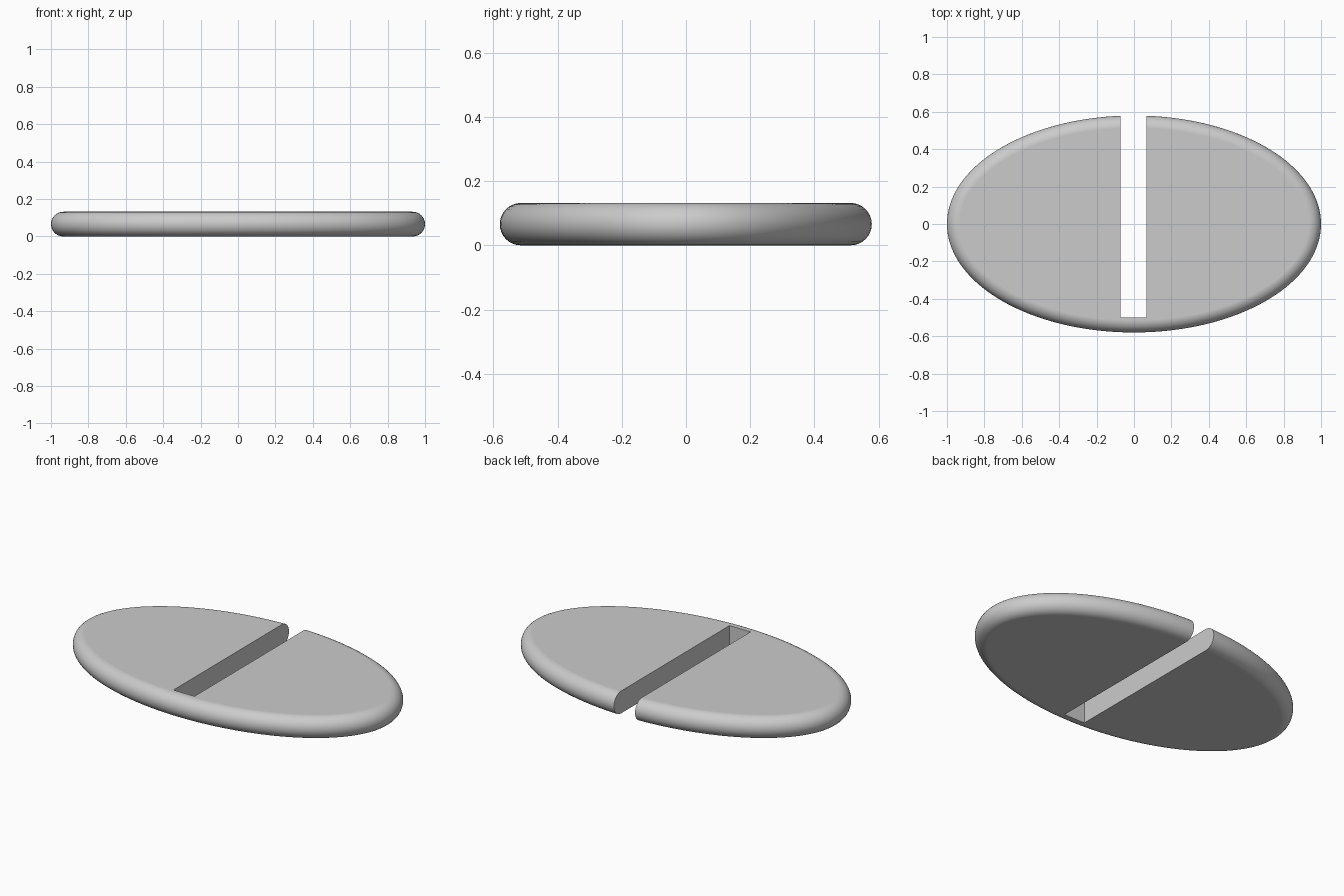
import bpy
import bmesh
from math import sin, cos, pi, hypot

old = bpy.data.objects.get("Cube")
if old:
    bpy.data.objects.remove(old, do_unlink=True)

HALF_X, HALF_Y, RADIUS = 1.0, 0.58, 0.066
SIDES, STEPS = 160, 16

grey = bpy.data.materials.new("light grey")
grey.use_nodes = True
colour = (0.6, 0.6, 0.6, 1)
grey.diffuse_color = colour
grey.node_tree.nodes["Principled BSDF"].inputs["Base Color"].default_value = colour


def link_object(name, bm):
    bmesh.ops.recalc_face_normals(bm, faces=bm.faces)
    mesh = bpy.data.meshes.new(name)
    bm.to_mesh(mesh)
    bm.free()
    mesh.materials.append(grey)
    obj = bpy.data.objects.new(name, mesh)
    bpy.context.collection.objects.link(obj)
    return obj


def ellipse_ring(bm, inset, z):
    """Ellipse moved inward along its normal by a constant distance."""
    ring = []
    for i in range(SIDES):
        t = 2 * pi * i / SIDES
        nx, ny = cos(t) / HALF_X, sin(t) / HALF_Y
        n = hypot(nx, ny)
        ring.append(bm.verts.new((HALF_X * cos(t) - inset * nx / n,
                                  HALF_Y * sin(t) - inset * ny / n, z)))
    return ring


# Oval plate with a half-round rim
bm = bmesh.new()
rings = []
for k in range(STEPS + 1):
    a = -pi / 2 + pi * k / STEPS
    rings.append(ellipse_ring(bm, RADIUS * (1 - cos(a)), RADIUS * (1 + sin(a))))
for low, high in zip(rings, rings[1:]):
    for i in range(SIDES):
        j = (i + 1) % SIDES
        bm.faces.new((low[i], low[j], high[j], high[i]))
bm.faces.new(rings[0])
bm.faces.new(rings[-1])
plate = link_object("slotted_oval_plate", bm)

# Slot open at the back
bm = bmesh.new()
bmesh.ops.create_cube(bm, size=1)
bmesh.ops.scale(bm, vec=(0.138, 1.3, 0.6), verts=bm.verts)
bmesh.ops.translate(bm, vec=(-0.003, -0.5 + 0.65, RADIUS), verts=bm.verts)
cutter = link_object("slot_cutter", bm)
cutter.hide_render = True

bpy.ops.object.select_all(action="DESELECT")
plate.select_set(True)
bpy.context.view_layer.objects.active = plate
cut = plate.modifiers.new("slot", "BOOLEAN")
cut.operation = "DIFFERENCE"
cut.solver = "EXACT"
cut.object = cutter
bpy.ops.object.modifier_apply(modifier=cut.name)
bpy.data.objects.remove(cutter, do_unlink=True)

# Smooth rim, flat top and bottom, crisp slot edges
bpy.ops.object.shade_smooth_by_angle(angle=pi / 6)
weighted = plate.modifiers.new("flat faces", "WEIGHTED_NORMAL")
weighted.keep_sharp = True
